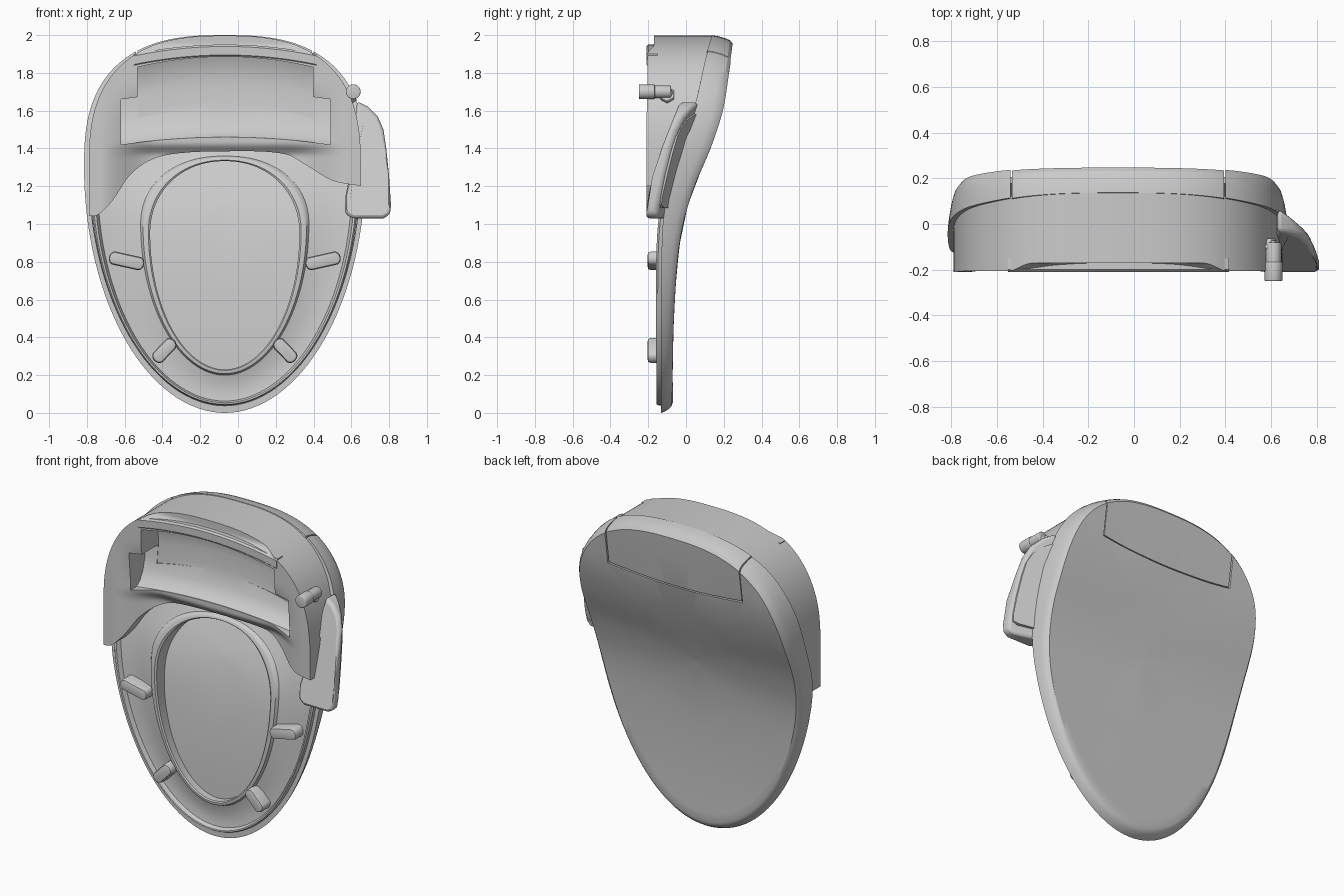
import bpy, bmesh, math
from mathutils import Vector

if "Cube" in bpy.data.objects:
    bpy.data.objects.remove(bpy.data.objects["Cube"])

CX = -0.07          # symmetry axis of the seat


def curve(pts):
    """Smooth function through (z, y) points."""
    def f(z):
        z = min(max(z, pts[0][0]), pts[-1][0])
        i = max(k for k in range(len(pts) - 1) if pts[k][0] <= z)
        def tan(k):
            a, b = pts[max(k - 1, 0)], pts[min(k + 1, len(pts) - 1)]
            return (b[1] - a[1]) / (b[0] - a[0])
        (z0, y0), (z1, y1) = pts[i], pts[i + 1]
        h = z1 - z0
        t = (z - z0) / h
        return ((2*t**3 - 3*t*t + 1)*y0 + (t**3 - 2*t*t + t)*h*tan(i)
                + (3*t*t - 2*t**3)*y1 + (t**3 - t*t)*h*tan(i + 1))
    return f


# side-view curves: lid back, lid front rim, seat front, arch of the body
back = curve([(0, -.07), (.4, -.068), (.8, -.045), (1, -.015), (1.2, .045), (1.4, .13),
              (1.6, .195), (1.8, .228), (1.95, .249), (2, .252)])
rim = curve([(0, -.132), (.8, -.13), (1.1, -.11), (1.35, -.03), (1.68, .06), (1.86, .1), (2, .14)])
front = curve([(0, -.155), (.8, -.158), (1.1, -.135), (1.4, -.06), (1.6, .0)])
arch = curve([(-.8, 1.04), (-.74, 1.05), (-.66, 1.13), (-.58, 1.25), (-.48, 1.33), (-.35, 1.37),
              (-.07, 1.385), (.25, 1.37), (.38, 1.3), (.5, 1.23), (.66, 1.2)])


def smooth(a, b, x):
    t = min(max((x - a) / (b - a), 0), 1)
    return t * t * (3 - 2 * t)


def egg(t, hw, zc, up, down, nu=2.65, nd=1.98):
    c, s = math.cos(t), math.sin(t)
    n = nu if s >= 0 else nd
    p = lambda v: math.copysign(abs(v) ** (2 / n), v)
    return CX + hw * p(c), zc + (up if s >= 0 else down) * p(s)


def loft(name, rings, closed=False, angle=35):
    bm = bmesh.new()
    vs = [[bm.verts.new(p) for p in r] for r in rings]
    n = len(rings[0])
    pairs = list(zip(vs, vs[1:])) + ([(vs[-1], vs[0])] if closed else [])
    for a, b in pairs:
        for i in range(n):
            bm.faces.new((a[i], a[(i + 1) % n], b[(i + 1) % n], b[i]))
    if not closed:
        bm.faces.new(vs[0])
        bm.faces.new(vs[-1])
    bmesh.ops.recalc_face_normals(bm, faces=bm.faces)
    me = bpy.data.meshes.new(name)
    bm.to_mesh(me)
    bm.free()
    ob = bpy.data.objects.new(name, me)
    bpy.context.collection.objects.link(ob)
    return finish(ob, angle)


def finish(ob, angle=35, bevel=0):
    bpy.ops.object.select_all(action='DESELECT')
    bpy.context.view_layer.objects.active = ob
    ob.select_set(True)
    if bevel:
        m = ob.modifiers.new("bevel", 'BEVEL')
        m.width, m.segments, m.limit_method = bevel, 3, 'ANGLE'
        m.angle_limit = math.radians(40)
        bpy.ops.object.modifier_apply(modifier=m.name)
    bpy.ops.object.shade_smooth_by_angle(angle=math.radians(angle))
    return ob


def boolean(ob, cutter, op):
    m = ob.modifiers.new("cut", 'BOOLEAN')
    m.operation, m.object, m.solver = op, cutter, 'EXACT'
    bpy.context.view_layer.objects.active = ob
    bpy.ops.object.modifier_apply(modifier=m.name)
    bpy.data.objects.remove(cutter)
    finish(ob)


def bar(name, prof, x0, x1, bend=0.0, n=20):
    """(y, z) profile run along x, bowed upwards in the middle."""
    rings = []
    for i in range(n + 1):
        u = 2 * i / n - 1
        rings.append([(x0 + (x1 - x0) * i / n, y, z + bend * (1 - u * u)) for y, z in prof])
    return loft(name, rings)


T = [2 * math.pi * i / 128 for i in range(128)]


def lid_shape(name, inner):
    """Egg-shaped shell: inner face, rim, sloped side, back face."""
    def ring(s, fy):
        pts = [egg(t, .745, 1.3, .7, 1.3) for t in T]
        pts = [(CX + (x - CX) * s, 1.1 + (z - 1.1) * s) for x, z in pts]
        return [(x, fy(z), z) for x, z in pts]
    fill = (.02, .2, .4, .6, .8, .9)
    rings = [ring(s, inner) for s in fill + (.962,)]
    rings += [ring(.966, rim), ring(1, rim)]
    rings += [ring(s, lambda z: rim(z) + (back(z) - rim(z)) * k)
              for s, k in ((.994, .3), (.982, .65), (.97, .87), (.95, 1))]
    rings += [ring(s, back) for s in fill[::-1]]
    return loft(name, rings, angle=28)


# lid with a notch for the hinge, and the hinge cover filling it
lid = lid_shape("lid", lambda z: back(z) - .03)
box = lambda g: [(-.3, 1.66 + g), (.4, 1.66 + g), (.4, 2.2), (-.3, 2.2)]
boolean(lid, bar("notch_cutter", box(0), -.54, .40, -.03), 'DIFFERENCE')
cover = lid_shape("hinge_cover", rim)
boolean(cover, bar("cover_cutter", box(.007), -.533, .393, -.03), 'INTERSECT')
cover.location.y = -.003

# seat ring with a hollow underside
seat_prof = [(0, None), (0, .01), (.03, 0), (.07, .002), (.12, .028), (.3, .034), (.6, .032),
             (.84, .02), (.88, .003), (.91, 0), (.97, 0), (1, .008), (1, None)]
rings = []
for k, off in seat_prof:
    ring = []
    for t in T:
        a = egg(t, .71, 1.25, .25, 1.21)
        b = egg(t, .395, .95, .383, .72, 2.1)
        x, z = a[0] + (b[0] - a[0]) * k, a[1] + (b[1] - a[1]) * k
        ring.append((x, back(z) - .035 if off is None else front(z) + off, z))
    rings.append(ring)
loft("seat", rings, closed=True)

# four bumpers, mirrored about the axis
for side, tag in ((-1, "left"), (1, "right")):
    for row, dx, z, ang, ln in (("upper", .52, .805, 12, .095), ("lower", .32, .33, -47, .075)):
        a = math.radians(ang)
        rings = []
        for s, y in ((1, -.10), (1, -.185), (.85, -.2), (.5, -.203)):
            r = []
            for i in range(24):
                t = 2 * math.pi * i / 24
                u = math.copysign(ln - .03, math.cos(t)) + .03 * s * math.cos(t)
                v = .036 * s * math.sin(t)
                r.append((CX + side * (dx + u * math.cos(a) - v * math.sin(a)), y,
                          z + u * math.sin(a) + v * math.cos(a)))
            rings.append(r)
        loft(f"bumper_{row}_{tag}", rings)


# rear body: columns across x between the arch and the rounded top
def body_front(x, z):
    a = abs(x - CX)
    edge = smooth(1.36, 1.43, z)
    low = -.085 - .045 * edge
    low += (-.21 - low) * smooth(.36, .66, a)
    y = low + (-.205 - low) * smooth(1.46, 1.75, z)
    return y + .035 * smooth(1.9, 1.95, z)


cols, NZ = [], 48
for i in range(97):
    t = math.pi * (1 - i / 96)
    x, top = egg(t, .72, 1.3, .697, 0)
    lo = arch(x)
    zs = [lo + (top - lo) * j / NZ for j in range(NZ + 1)]
    cols.append([(x, body_front(x, z), z) for z in zs]
                + [(x, max(rim(z) + .01, body_front(x, z) + .02), z) for z in zs[::-1]])
body = loft("rear_body", cols)
low_cut = [(-.4, 1.42), (-.125, 1.42), (-.09, 1.445), (-.06, 1.5), (-.04, 1.58), (-.035, 1.66), (-.4, 1.66)]
high_cut = [(-.4, 1.56), (-.042, 1.56), (-.03, 1.68), (-.035, 1.77), (-.06, 1.83), (-.4, 1.83)]
boolean(body, bar("low_cutter", low_cut, -.62, .49, .04), 'DIFFERENCE')
boolean(body, bar("high_cutter", high_cut, -.533, .397, .055), 'DIFFERENCE')

# raised lip along the top of the recess
bar("recess_lip", [(-.15, 1.835), (-.2, 1.835), (-.21, 1.845), (-.21, 1.89), (-.2, 1.9), (-.15, 1.9)],
    -.55, .415, .05)


# control box on the right and its sloped key panel
def control(name, scale, lift, bevel):
    pts = [(.63, 1.65), (.69, 1.62), (.74, 1.57), (.77, 1.5), (.785, 1.4), (.80, 1.25), (.81, 1.1),
           (.805, 1.05), (.77, 1.03), (.6, 1.03), (.565, 1.06), (.57, 1.15), (.60, 1.3), (.62, 1.5)]
    pts = [(.725 + (x - .725) * scale, 1.31 + (z - 1.31) * scale) for x, z in pts]
    yb = lambda x, z: min(-.16 + (.81 - x) * .7 + (z - 1.05) * .18, rim(z) + .02) + lift
    yf = lambda x, z: min(-.21 + max(0, z - 1.2) * .4 + (.04 if lift else 0), yb(x, z) - .02)
    ob = loft(name, [[(x, yf(x, z), z) for x, z in pts],
                     [(x, yb(x, z), z) for x, z in pts]])
    return finish(ob, 40, bevel)


control("control_box", 1, 0, .018)
control("control_panel", .8, .006, 0)


# water inlet: pipe, collar, hex nut and elbow
def rod(name, a, b, r, sides=24, bevel=.006):
    a, b = Vector(a), Vector(b)
    bpy.ops.mesh.primitive_cylinder_add(vertices=sides, radius=r, depth=(b - a).length, location=(a + b) / 2)
    ob = bpy.context.object
    ob.name = name
    ob.rotation_euler = (b - a).to_track_quat('Z', 'Y').to_euler()
    finish(ob, 35, bevel)


rod("inlet_pipe", (.61, -.25, 1.7), (.61, -.08, 1.7), .034)
rod("inlet_collar", (.61, -.25, 1.7), (.61, -.165, 1.7), .039)
rod("inlet_nut", (.61, -.1, 1.69), (.575, -.1, 1.67), .043, 6)
rod("inlet_elbow", (.62, -.1, 1.70), (.53, -.1, 1.65), .028)
